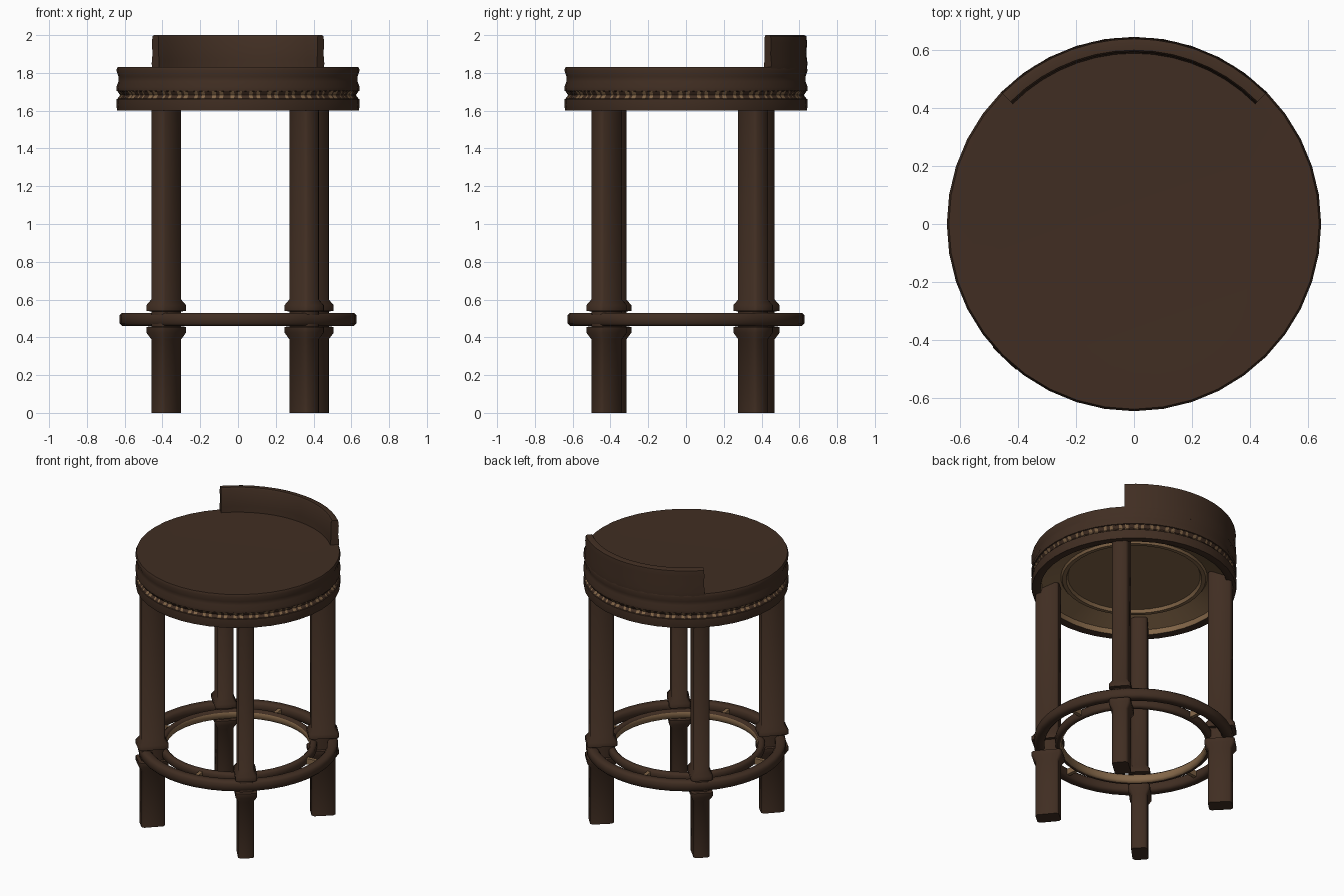
import bpy, bmesh, math

if "Cube" in bpy.data.objects:
    bpy.data.objects.remove(bpy.data.objects["Cube"])

def material(name, rgb):
    m = bpy.data.materials.new(name)
    m.diffuse_color = (*rgb, 1)
    m.use_nodes = True
    m.node_tree.nodes["Principled BSDF"].inputs["Base Color"].default_value = m.diffuse_color
    return m

DARK = material("dark brown", (0.052, 0.027, 0.016))
TAN = material("tan wood", (0.23, 0.135, 0.066))

def finish(name, bm, angle=35):
    bmesh.ops.recalc_face_normals(bm, faces=bm.faces)
    me = bpy.data.meshes.new(name)
    bm.to_mesh(me)
    bm.free()
    ob = bpy.data.objects.new(name, me)
    bpy.context.collection.objects.link(ob)
    me.materials.append(DARK)
    me.materials.append(TAN)
    bpy.ops.object.select_all(action='DESELECT')
    ob.select_set(True)
    bpy.context.view_layer.objects.active = ob
    bpy.ops.object.shade_smooth_by_angle(angle=math.radians(angle))
    return ob

def lathe(name, profile, n=40, closed=True, tan=(), a0=0.0, a1=2 * math.pi, wobble=None, rule=None, angle=50):
    """Spin (radius, z) points; 'tan' lists profile segments painted tan."""
    bm = bmesh.new()
    full = abs(a1 - a0 - 2 * math.pi) < 1e-6
    rings = []
    for i in range(n if full else n + 1):
        a = a0 + (a1 - a0) * i / n
        k = wobble(i) if wobble else 0
        rings.append([bm.verts.new(((r + k) * math.cos(a), (r + k) * math.sin(a), z)) for r, z in profile])
    m = len(profile)
    for i in range(n):
        A, B = rings[i], rings[(i + 1) % len(rings)]
        for j in range(m if closed else m - 1):
            f = bm.faces.new((A[j], B[j], B[(j + 1) % m], A[(j + 1) % m]))
            f.material_index = int(j in tan or bool(rule and rule(i)))
    if not full:
        bm.faces.new(rings[0])
        bm.faces.new(rings[-1])
    bmesh.ops.remove_doubles(bm, verts=bm.verts, dist=1e-5)
    return finish(name, bm, angle)

# Seat cushion with a softly waisted side
lathe("seat_cushion", [(0, 1.825), (0.45, 1.83), (0.60, 1.832), (0.637, 1.832), (0.644, 1.815), (0.633, 1.78),
                       (0.633, 1.755), (0.644, 1.725), (0.642, 1.705), (0.61, 1.695), (0, 1.695)], closed=False)

# Braided trim between cushion and frame
lathe("braided_trim", [(0.60, 1.66), (0.632, 1.665), (0.618, 1.682), (0.632, 1.703), (0.60, 1.71)], n=200,
      closed=False, wobble=lambda i: 0.006 * (i % 2), rule=lambda i: (i * 7) % 5 < 2)

# Seat frame ring and recessed pale underside
lathe("seat_frame", [(0.60, 1.668), (0.642, 1.662), (0.644, 1.63), (0.64, 1.602), (0.61, 1.60), (0.588, 1.605),
                     (0.58, 1.63), (0.58, 1.66)], tan=(5, 6))
lathe("seat_underside", [(0.585, 1.635), (0.46, 1.685), (0.45, 1.67), (0.425, 1.67), (0.415, 1.69), (0, 1.69)],
      closed=False, tan=range(6))

# Low curved backrest
h = math.radians(45.3)
lathe("backrest", [(0.585, 1.80), (0.638, 1.80), (0.643, 1.85), (0.637, 1.90), (0.641, 1.96), (0.637, 1.995),
                   (0.625, 2.0), (0.598, 2.0), (0.592, 1.99), (0.59, 1.87)], n=14,
      a0=math.pi / 2 - h, a1=math.pi / 2 + h)

# Footrest: two concentric rings with rounded edges
def ring(name, r0, r1, z0, z1, c, tan=()):
    lathe(name, [(r0 + c, z0), (r1 - c, z0), (r1, z0 + c), (r1, z1 - c), (r1 - c, z1), (r0 + c, z1),
                 (r0, z1 - c), (r0, z0 + c)], tan=tan)

ring("outer_foot_ring", 0.562, 0.627, 0.46, 0.53, 0.014)
ring("inner_foot_ring", 0.452, 0.495, 0.465, 0.525, 0.012, tan=(6, 7))

# Small struts joining the two rings
for i in range(4):
    a = math.radians(7 + 90 * i)
    bm = bmesh.new()
    bmesh.ops.create_cube(bm, size=1)
    for v in bm.verts:
        x, y, z = 0.528 + v.co.x * 0.09, v.co.y * 0.025, 0.495 + v.co.z * 0.04
        v.co = (x * math.cos(a) - y * math.sin(a), x * math.sin(a) + y * math.cos(a), z)
    for f in bm.faces:
        f.material_index = 1
    finish("ring_strut", bm)

# Legs: chamfered bars, deeper along the radius, with flared collars round the footrest
LEG = [(0, 0), (0.39, 0), (0.425, 1), (0.455, 1), (0.458, 0), (0.537, 0), (0.54, 1), (0.57, 1), (0.60, 0), (1.67, 0)]

def leg(name, cx, cy):
    a = math.atan2(cy, cx)
    bm = bmesh.new()
    prev = first = None
    for z, flare in LEG:
        u, w, c = 0.075 + 0.02 * flare, 0.051 + 0.017 * flare, 0.014
        sect = [(u, w - c), (u - c, w), (c - u, w), (-u, w - c), (-u, c - w), (c - u, -w), (u - c, -w), (u, c - w)]
        cur = [bm.verts.new((cx + p * math.cos(a) - q * math.sin(a), cy + p * math.sin(a) + q * math.cos(a), z))
               for p, q in sect]
        if prev:
            for j in range(8):
                bm.faces.new((prev[j], prev[(j + 1) % 8], cur[(j + 1) % 8], cur[j]))
        first = first or cur
        prev = cur
    bm.faces.new(first)
    bm.faces.new(prev)
    finish(name, bm, 50)

leg("front_left_leg", -0.38, -0.395)
leg("front_right_leg", 0.35, -0.42)
leg("back_right_leg", 0.40, 0.355)
leg("back_left_leg", -0.38, 0.39)
